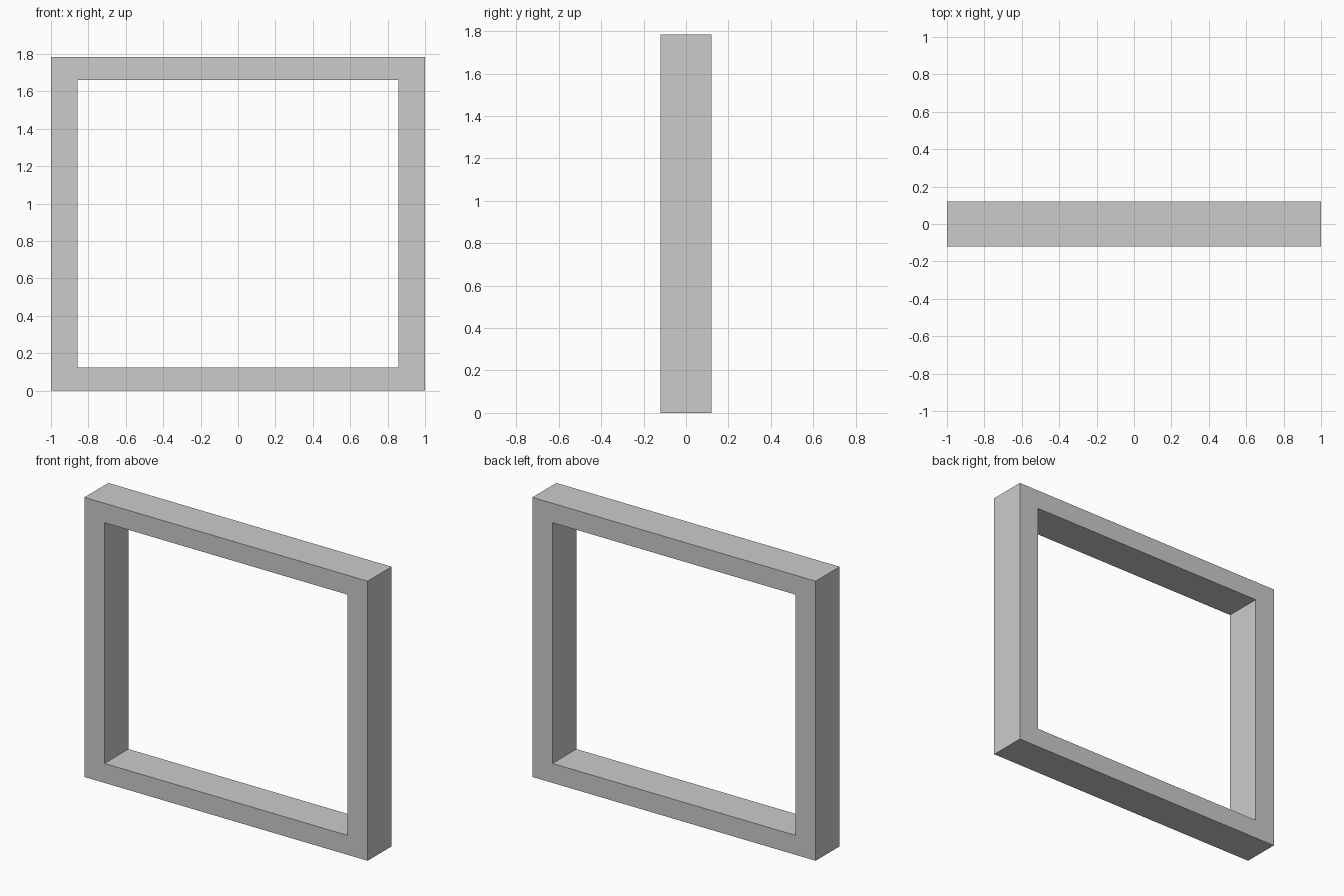
import bpy, bmesh

if "Cube" in bpy.data.objects:
    bpy.data.objects.remove(bpy.data.objects["Cube"])

WIDTH, HEIGHT, DEPTH = 2.0, 1.784, 0.241
STILE, RAIL = 0.142, 0.124   # side and top/bottom face widths


def rectangle(bm, half_width, z0, z1, y):
    corners = [(-half_width, z0), (half_width, z0), (half_width, z1), (-half_width, z1)]
    return [bm.verts.new((x, y, z)) for x, z in corners]


# Rectangular frame: outer and inner loops, front and back, bridged into a ring
bm = bmesh.new()
loops = []
for y in (-DEPTH / 2, DEPTH / 2):
    outer = rectangle(bm, WIDTH / 2, 0, HEIGHT, y)
    inner = rectangle(bm, WIDTH / 2 - STILE, RAIL, HEIGHT - RAIL, y)
    loops.append((outer, inner))
(front_out, front_in), (back_out, back_in) = loops
ring = [front_out, back_out, back_in, front_in]
for a, b in zip(ring, ring[1:] + ring[:1]):
    for i in range(4):
        j = (i + 1) % 4
        bm.faces.new((a[i], a[j], b[j], b[i]))
bmesh.ops.recalc_face_normals(bm, faces=bm.faces)

mesh = bpy.data.meshes.new("window_frame")
bm.to_mesh(mesh)
bm.free()
frame = bpy.data.objects.new("window_frame", mesh)
bpy.context.collection.objects.link(frame)
